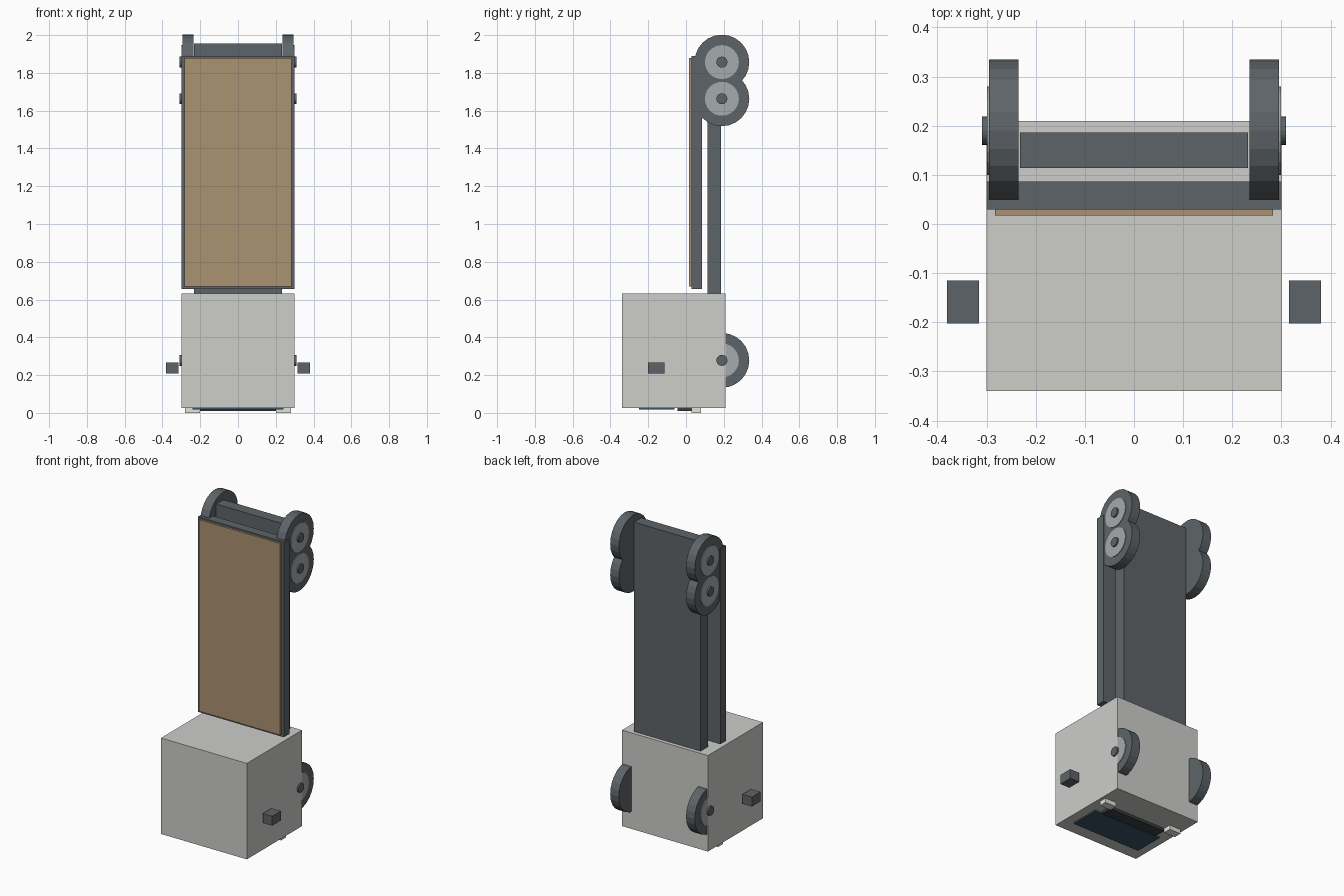
import bpy, math

cube = bpy.data.objects.get("Cube")
if cube:
    bpy.data.objects.remove(cube, do_unlink=True)


def material(name, srgb):
    m = bpy.data.materials.new(name)
    m.use_nodes = True
    color = tuple((c / 255) ** 2.2 for c in srgb) + (1,)
    m.diffuse_color = color
    m.node_tree.nodes["Principled BSDF"].inputs["Base Color"].default_value = color
    return m


paint = material("pale_grey_paint", (204, 204, 201))
dark = material("dark_grey", (94, 100, 104))
black = material("grille_charcoal", (62, 64, 68))
wood = material("wood_brown", (170, 145, 112))
steel = material("hub_grey", (163, 169, 171))
glass = material("dark_blue_glass", (62, 84, 98))
lamp = material("lamp_white", (228, 228, 218))


def box(name, mat, x, y, z):
    """Box from (min, max) ranges on each axis."""
    spans = (x, y, z)
    bpy.ops.mesh.primitive_cube_add(size=1, location=[(a + b) / 2 for a, b in spans])
    ob = bpy.context.object
    ob.name = name
    ob.scale = [b - a for a, b in spans]
    bpy.ops.object.transform_apply(location=False, rotation=False, scale=True)
    ob.data.materials.append(mat)


def disc(name, mat, radius, side, inner, outer, y, z):
    """Cylinder along x, between two distances from the centre plane."""
    bpy.ops.mesh.primitive_cylinder_add(
        vertices=24, radius=radius, depth=outer - inner,
        location=(side * (inner + outer) / 2, y, z), rotation=(0, math.pi / 2, 0))
    ob = bpy.context.object
    ob.name = name
    ob.data.materials.append(mat)


# Cab, chassis and load bed
box("cab", paint, (-.3, .3), (-.34, .21), (.027, .633))
box("chassis", dark, (-.232, .232), (.114, .186), (.6, 1.955))
box("bed", dark, (-.3, .3), (.029, .086), (.657, 1.89))
box("bed_floor", wood, (-.283, .283), (.017, .03), (.67, 1.88))

# Nose panel details on the underside
box("windshield", glass, (-.24, .24), (-.25, -.06), (.018, .028))
box("grille", black, (-.2, .2), (-.045, .03), (.01, .028))

# Paired parts
for side, label in ((1, "left"), (-1, "right")):
    def span(a, b):
        return tuple(sorted((side * a, side * b)))

    box(label + "_mirror", dark, span(.315, .38), (-.202, -.115), (.208, .268))
    box(label + "_headlight", lamp, span(.2, .28), (.03, .08), (0, .028))
    for place, z in (("front", .278), ("middle", 1.663), ("rear", 1.857)):
        name = label + "_" + place
        disc(name + "_wheel", dark, .145, side, .235, .295, .19, z)
        disc(name + "_hub", steel, .09, side, .28, .299, .19, z)
        disc(name + "_hub_cap", dark, .029, side, .28, .309, .19, z)
